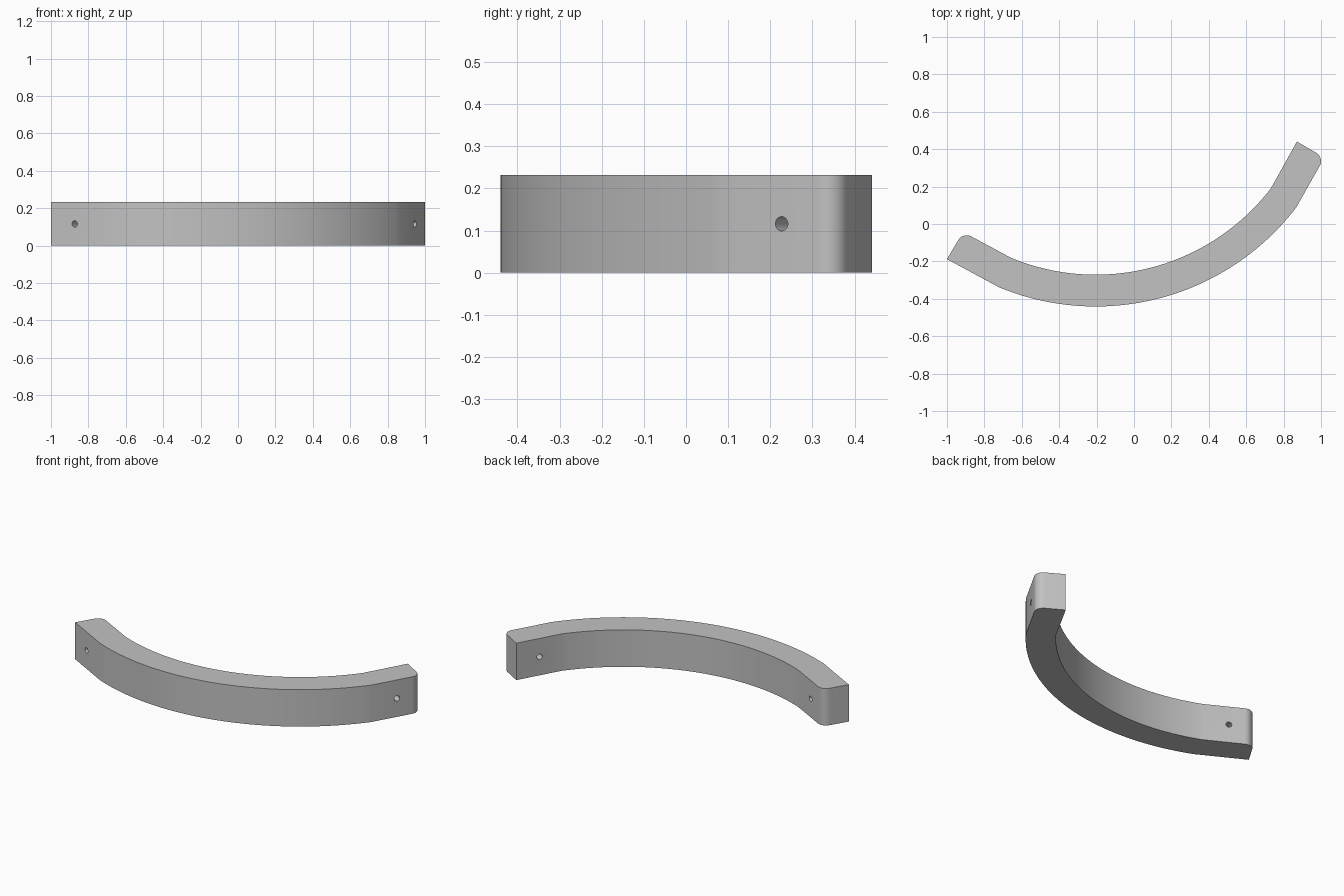
import bpy, bmesh, math
from mathutils import Vector, Matrix

cube = bpy.data.objects.get("Cube")
if cube:
    bpy.data.objects.remove(cube, do_unlink=True)

HEIGHT = 0.232
CENTRE = Vector((-0.205, 0.91))
R_OUT, R_IN = 1.351, 1.181
FILLET = 0.05

grey = bpy.data.materials.new("plain grey")
grey.use_nodes = True
colour = (0.54, 0.54, 0.54, 1)
grey.diffuse_color = colour
grey.node_tree.nodes["Principled BSDF"].inputs["Base Color"].default_value = colour


def arc(radius, start, end, steps=48):
    """Points on the bow, angles in degrees from straight down."""
    angles = [math.radians(start + (end - start) * i / steps) for i in range(steps + 1)]
    return [CENTRE + radius * Vector((math.sin(a), -math.cos(a))) for a in angles]


def rounded(corner, before, after, steps=10):
    """Round a right-angled corner lying between two neighbours."""
    u, v = (before - corner).normalized(), (after - corner).normalized()
    mid = corner + FILLET * (u + v)
    return [mid - FILLET * (v * math.cos(t) + u * math.sin(t))
            for t in (math.pi / 2 * i / steps for i in range(steps + 1))]


# Outline: curved bow with a straight pad at each end
outer = arc(R_OUT, -22.5, 52.5)
inner = arc(R_IN, 52.5, -22.5)
left_out, left_in = Vector((-1, -0.188)), Vector((-0.914, -0.043))
right_out, right_in = Vector((1.018, 0.355)), Vector((0.871, 0.441))
outline = ([left_out] + outer + rounded(right_out, outer[-1], right_in)
           + [right_in] + inner + rounded(left_in, inner[-1], left_out))

bm = bmesh.new()
base = bm.faces.new([bm.verts.new((p.x, p.y, 0)) for p in outline])
top = bmesh.ops.extrude_face_region(bm, geom=[base])["geom"]
bmesh.ops.translate(bm, verts=[g for g in top if isinstance(g, bmesh.types.BMVert)],
                    vec=(0, 0, HEIGHT))
bmesh.ops.recalc_face_normals(bm, faces=bm.faces)
mesh = bpy.data.meshes.new("curved_handle")
bm.to_mesh(mesh)
bm.free()
mesh.materials.append(grey)
handle = bpy.data.objects.new("curved_handle", mesh)
bpy.context.collection.objects.link(handle)
bpy.context.view_layer.objects.active = handle
handle.select_set(True)

# Screw holes straight through both end pads
for name, x, y, turn in (("left_hole", 0.944, 0.228, -30), ("right_hole", -0.873, -0.256, 60)):
    bm = bmesh.new()
    a = math.radians(turn)
    axis = Vector((math.cos(a), math.sin(a), 0))
    place = Matrix.Translation((x, y, HEIGHT / 2)) @ axis.to_track_quat("Z", "Y").to_matrix().to_4x4()
    bmesh.ops.create_cone(bm, cap_ends=True, segments=24, radius1=0.017, radius2=0.017,
                          depth=0.6, matrix=place)
    cut_mesh = bpy.data.meshes.new(name)
    bm.to_mesh(cut_mesh)
    bm.free()
    cut_mesh.materials.append(grey)
    cutter = bpy.data.objects.new(name, cut_mesh)
    cutter.hide_render = True
    bpy.context.collection.objects.link(cutter)
    mod = handle.modifiers.new(name, "BOOLEAN")
    mod.operation, mod.solver, mod.object = "DIFFERENCE", "EXACT", cutter
    bpy.ops.object.modifier_apply(modifier=mod.name)
    bpy.data.objects.remove(cutter, do_unlink=True)

bpy.ops.object.shade_smooth_by_angle(angle=math.radians(30))
